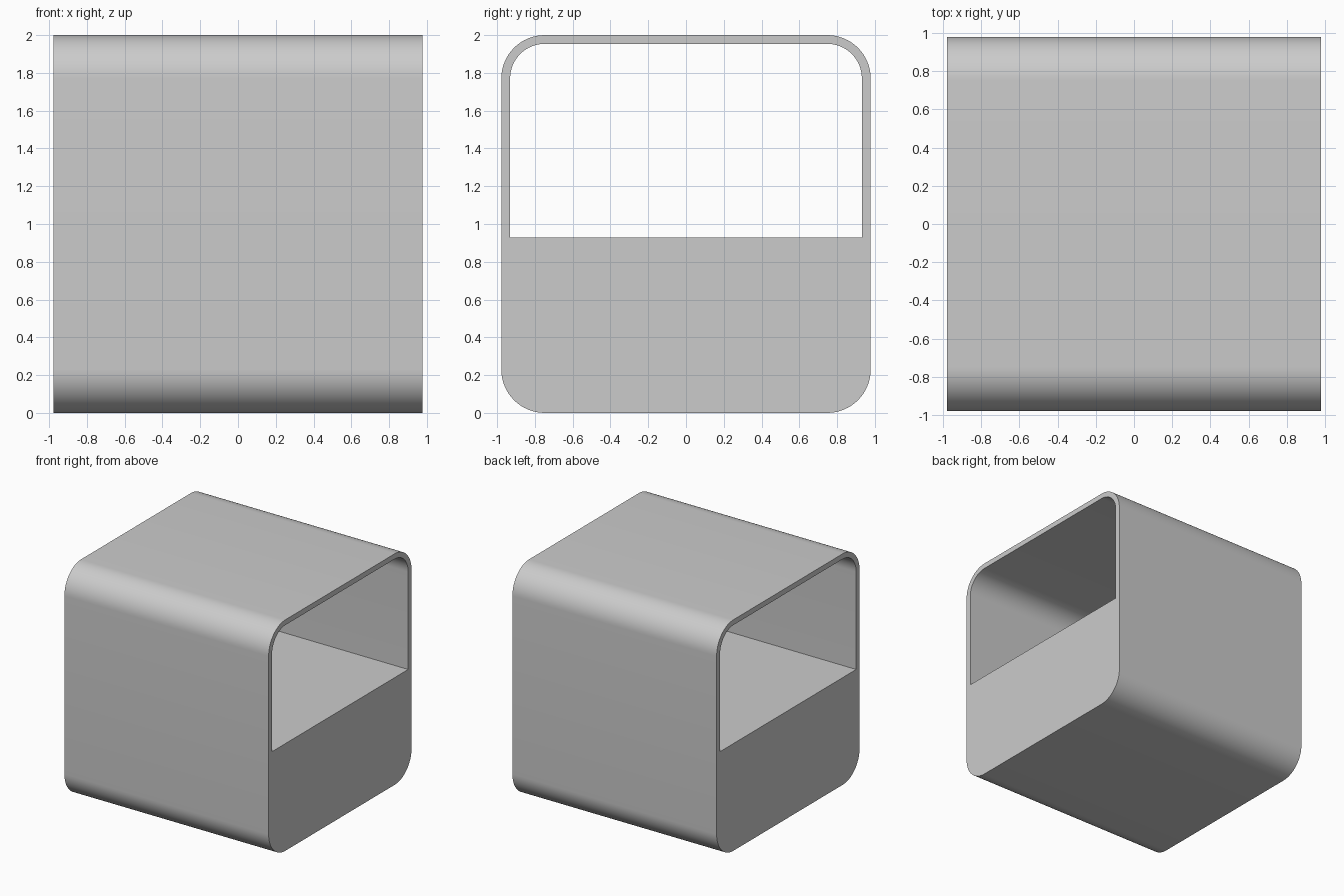
import bpy, bmesh
from math import cos, sin, pi

if "Cube" in bpy.data.objects:
    bpy.data.objects.remove(bpy.data.objects["Cube"])

HALF = 0.978      # half length along x and half width along y
SEG = 16          # segments per rounded corner


def arc(cy, cz, r, start):
    """Quarter circle in the YZ plane, counter-clockwise from the start angle."""
    return [(cy + r * cos(start + i * pi / 2 / SEG),
             cz + r * sin(start + i * pi / 2 / SEG)) for i in range(SEG + 1)]


# Outer outline: square with four rounded corners
R = 0.23
outer = (arc(HALF - R, 2 - R, R, 0) + arc(R - HALF, 2 - R, R, pi / 2)
         + arc(R - HALF, R, R, pi) + arc(HALF - R, R, R, 1.5 * pi))

# Opening: flat floor, rounded upper corners
W, TOP, FLOOR, r = 0.931, 1.954, 0.928, 0.183
inner = (arc(W - r, TOP - r, r, 0) + arc(r - W, TOP - r, r, pi / 2)
         + [(-W, FLOOR), (W, FLOOR)])

# Fill between the outlines, then extrude along x
bm = bmesh.new()
edges = []
for loop in (outer, inner):
    vs = [bm.verts.new((-HALF, y, z)) for y, z in loop]
    edges += [bm.edges.new((a, b)) for a, b in zip(vs, vs[1:] + vs[:1])]
bmesh.ops.triangle_fill(bm, edges=edges, use_beauty=True)
ext = bmesh.ops.extrude_face_region(bm, geom=bm.faces[:], use_keep_orig=True)
moved = [g for g in ext["geom"] if isinstance(g, bmesh.types.BMVert)]
bmesh.ops.translate(bm, verts=moved, vec=(2 * HALF, 0, 0))
bmesh.ops.recalc_face_normals(bm, faces=bm.faces[:])

# Open-ended rounded housing with solid lower half
mesh = bpy.data.meshes.new("housing")
bm.to_mesh(mesh)
bm.free()
housing = bpy.data.objects.new("housing", mesh)
bpy.context.collection.objects.link(housing)
bpy.context.view_layer.objects.active = housing
housing.select_set(True)
bpy.ops.object.shade_smooth_by_angle(angle=pi / 6)
